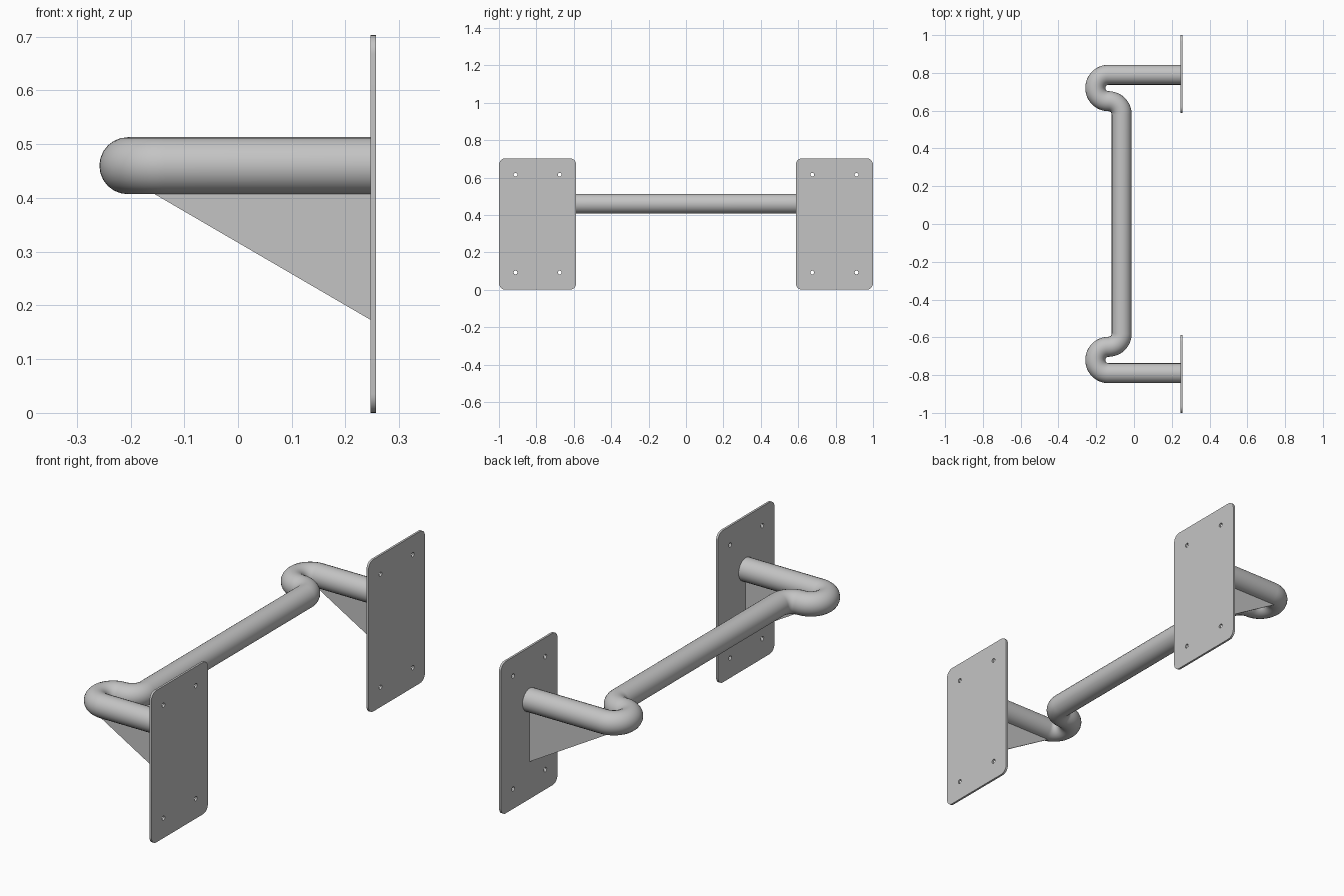
import bpy, bmesh
from math import sin, cos, pi, radians
from mathutils import Matrix

cube = bpy.data.objects.get("Cube")
if cube:
    bpy.data.objects.remove(cube, do_unlink=True)

steel = bpy.data.materials.new("grey steel")
steel.use_nodes = True
GREY = (0.55, 0.55, 0.55, 1)
steel.diffuse_color = GREY
steel.node_tree.nodes["Principled BSDF"].inputs["Base Color"].default_value = GREY

LEG_Y, TUBE_Z, TUBE_R, BEND = 0.79, 0.46, 0.053, 0.07
PLATE_X, PLATE_T = 0.252, 0.01


def arc(cx, cy, r, start, end, steps):
    """Points along an arc, angles in degrees."""
    angles = [radians(start + (end - start) * i / steps) for i in range(steps + 1)]
    return [(cx + r * cos(a), cy + r * sin(a)) for a in angles]


def curve_mesh(name, dims, loops, cyclic, matrix, smooth, **settings):
    """Sweep or fill poly loops, then turn the result into a mesh."""
    data = bpy.data.curves.new(name, "CURVE")
    data.dimensions = dims
    for loop in loops:
        spline = data.splines.new("POLY")
        spline.points.add(len(loop) - 1)
        for point, (x, y) in zip(spline.points, loop):
            point.co = (x, y, 0, 1)
        spline.use_cyclic_u = cyclic
    for key, value in settings.items():
        setattr(data, key, value)
    obj = bpy.data.objects.new(name, data)
    bpy.context.collection.objects.link(obj)
    bpy.ops.object.select_all(action="DESELECT")
    obj.select_set(True)
    bpy.context.view_layer.objects.active = obj
    bpy.ops.object.convert(target="MESH")
    obj = bpy.context.view_layer.objects.active
    obj.name = name
    obj.data.transform(matrix)
    bm = bmesh.new()
    bm.from_mesh(obj.data)
    bmesh.ops.remove_doubles(bm, verts=bm.verts, dist=0.0001)
    bmesh.ops.recalc_face_normals(bm, faces=bm.faces)
    bm.to_mesh(obj.data)
    bm.free()
    obj.data.materials.clear()
    obj.data.materials.append(steel)
    if smooth:
        bpy.ops.object.shade_smooth_by_angle(angle=radians(40))
    return obj


# Bent tube: leg, half-turn, quarter-turn, long bar, then the mirror image
bend_x = -0.135
half = [(PLATE_X, LEG_Y)]
half += arc(bend_x, LEG_Y - BEND, BEND, 90, 270, 24)
half += arc(bend_x, LEG_Y - 3 * BEND, BEND, 90, 0, 12)[1:]
path = half + [(x, -y) for x, y in reversed(half)]
curve_mesh("bent_tube", "3D", [path], False, Matrix.Translation((0, 0, TUBE_Z)), True,
           bevel_depth=TUBE_R, bevel_resolution=10, use_fill_caps=True,
           twist_mode="Z_UP")

# Wall plates: rounded outline with four screw holes
HALF_W, HEIGHT, CORNER = 0.2065, 0.703, 0.035
w, top = HALF_W - CORNER, HEIGHT - CORNER
outline = []
for i, (x, y) in enumerate([(w, top), (-w, top), (-w, CORNER), (w, CORNER)]):
    outline += arc(x, y, CORNER, 90 * i, 90 * i + 90, 8)
holes = [arc(x, z, 0.01, 0, 345, 23) for x in (-0.118, 0.118) for z in (0.092, 0.615)]
upright = Matrix(((0, 0, 1, 0), (1, 0, 0, 0), (0, 1, 0, 0), (0, 0, 0, 1)))

# Gusset: thin triangle below each leg, its top edge buried in the tube
profile = [(PLATE_X, 0.17), (PLATE_X, 0.44), (-0.155, 0.44), (-0.155, 0.407)]
standing = Matrix.Rotation(pi / 2, 4, "X")

for side, sign in (("front", -1), ("back", 1)):
    place = Matrix.Translation((PLATE_X, sign * (1 - HALF_W), 0))
    curve_mesh(side + "_wall_plate", "2D", [outline] + holes, True, place @ upright, True,
               extrude=PLATE_T / 2, fill_mode="BOTH")
    place = Matrix.Translation((0, sign * LEG_Y, 0))
    curve_mesh(side + "_gusset", "2D", [profile], True, place @ standing, False,
               extrude=0.003, fill_mode="BOTH")
